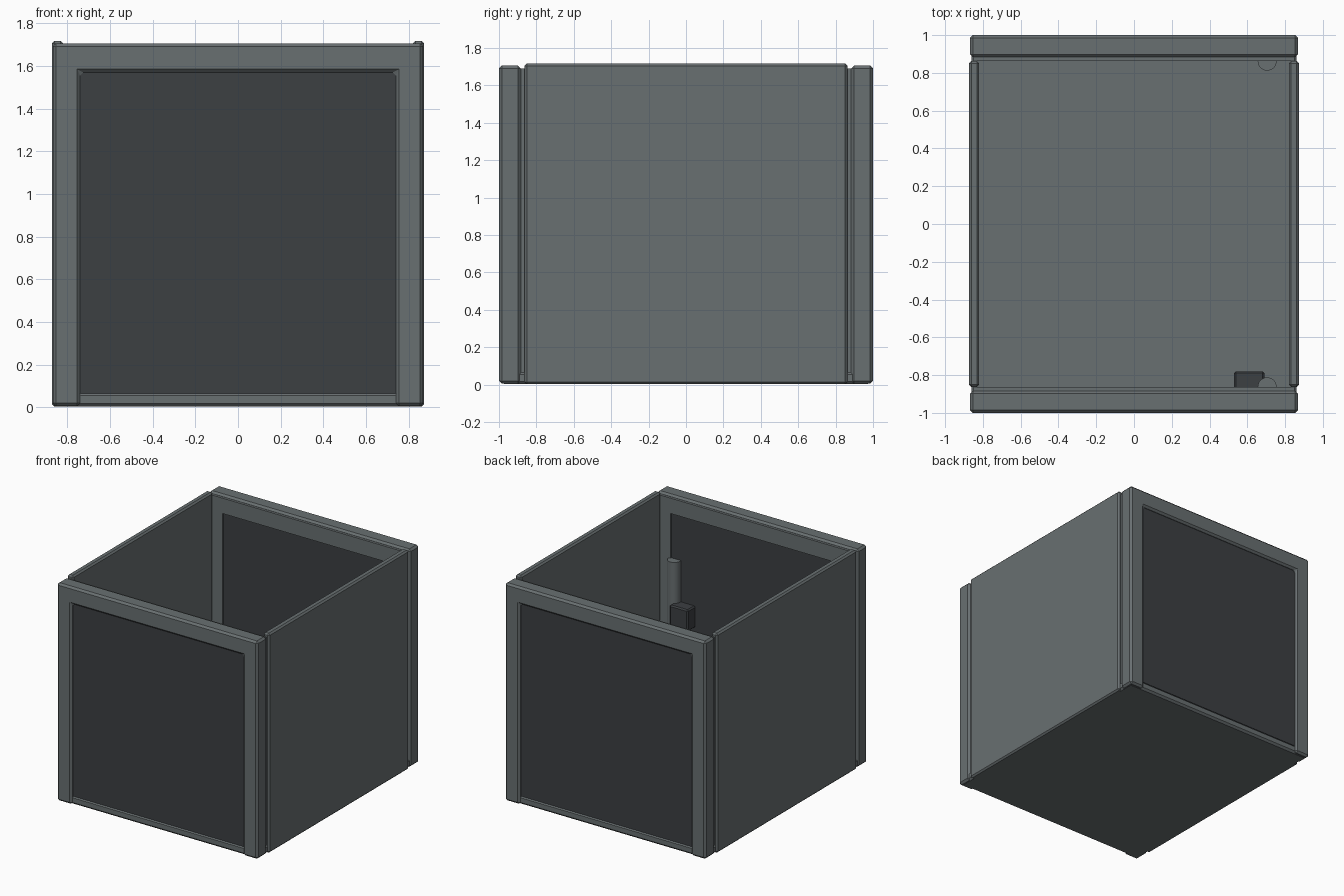
import bpy, bmesh
from math import cos, sin, pi

if "Cube" in bpy.data.objects:
    bpy.data.objects.remove(bpy.data.objects["Cube"])


def material(name, rgb):
    m = bpy.data.materials.new(name)
    m.diffuse_color = (*rgb, 1)
    m.use_nodes = True
    m.node_tree.nodes["Principled BSDF"].inputs["Base Color"].default_value = m.diffuse_color
    return m


BODY = material("grey_metal", (0.14, 0.16, 0.165))
DARK = material("dark_panel", (0.045, 0.05, 0.055))


def prism(name, profile, a, b, axis, mat, bevel=0.0, mirror=None):
    """Extrude a 2D profile from a to b along y (x,z profile) or z (x,y profile)."""
    bm = bmesh.new()
    pts = [(p, a, q) if axis == "y" else (p, q, a) for p, q in profile]
    face = bm.faces.new([bm.verts.new(p) for p in pts])
    new = bmesh.ops.extrude_face_region(bm, geom=[face])["geom"]
    shift = (0, b - a, 0) if axis == "y" else (0, 0, b - a)
    bmesh.ops.translate(bm, vec=shift, verts=[g for g in new if isinstance(g, bmesh.types.BMVert)])
    bmesh.ops.recalc_face_normals(bm, faces=bm.faces)
    mesh = bpy.data.meshes.new(name)
    bm.to_mesh(mesh)
    bm.free()
    ob = bpy.data.objects.new(name, mesh)
    bpy.context.collection.objects.link(ob)
    mesh.materials.append(mat)
    if bevel:
        mod = ob.modifiers.new("chamfer", "BEVEL")
        mod.width, mod.segments = bevel, 1
    if mirror is not None:
        mod = ob.modifiers.new("mirror", "MIRROR")
        mod.use_axis = [i == mirror for i in range(3)]
    return ob


def rect(x0, x1, y0, y1):
    return [(x0, y0), (x1, y0), (x1, y1), (x0, y1)]


def arch(w, z0, z1, iw=0.74, iz=1.57):
    return [(-w, z0), (-w, z1), (w, z1), (w, z0), (iw, z0), (iw, iz), (-iw, iz), (-iw, z0)]


# Floor slab, which also forms the door sills
prism("floor", rect(-0.86, 0.86, -0.985, 0.985), 0.003, 0.07, "z", BODY, 0.015)

# Side walls
prism("side_wall", rect(0.82, 0.873, -0.863, 0.863), 0.003, 1.717, "z", BODY, 0.012, 0)

# End frames, and the inner lips leaving a narrow groove beside the walls
prism("end_frame", arch(0.868, 0.005, 1.706), -1.0, -0.883, "y", BODY, 0.015, 1)
prism("frame_lip", arch(0.85, 0.01, 1.69), -0.89, -0.863, "y", BODY, 0, 1)

# Dark doors set into the frames
prism("door", rect(-0.745, 0.745, 0.065, 1.575), -0.98, -0.875, "y", DARK, 0, 1)

# Round pull bars on the inside of both doors
circle = [(0.705 + 0.05 * cos(2 * pi * i / 32), -0.862 + 0.05 * sin(2 * pi * i / 32)) for i in range(32)]
bar = prism("pull_bar", circle, 0.42, 1.22, "z", BODY, 0, 1)
bpy.context.view_layer.objects.active = bar
bar.select_set(True)
bpy.ops.object.shade_smooth_by_angle()

# Lock box beside the front pull bar
prism("lock_box", rect(0.53, 0.69, 0.73, 0.9), -0.88, -0.78, "y", DARK, 0.01)
